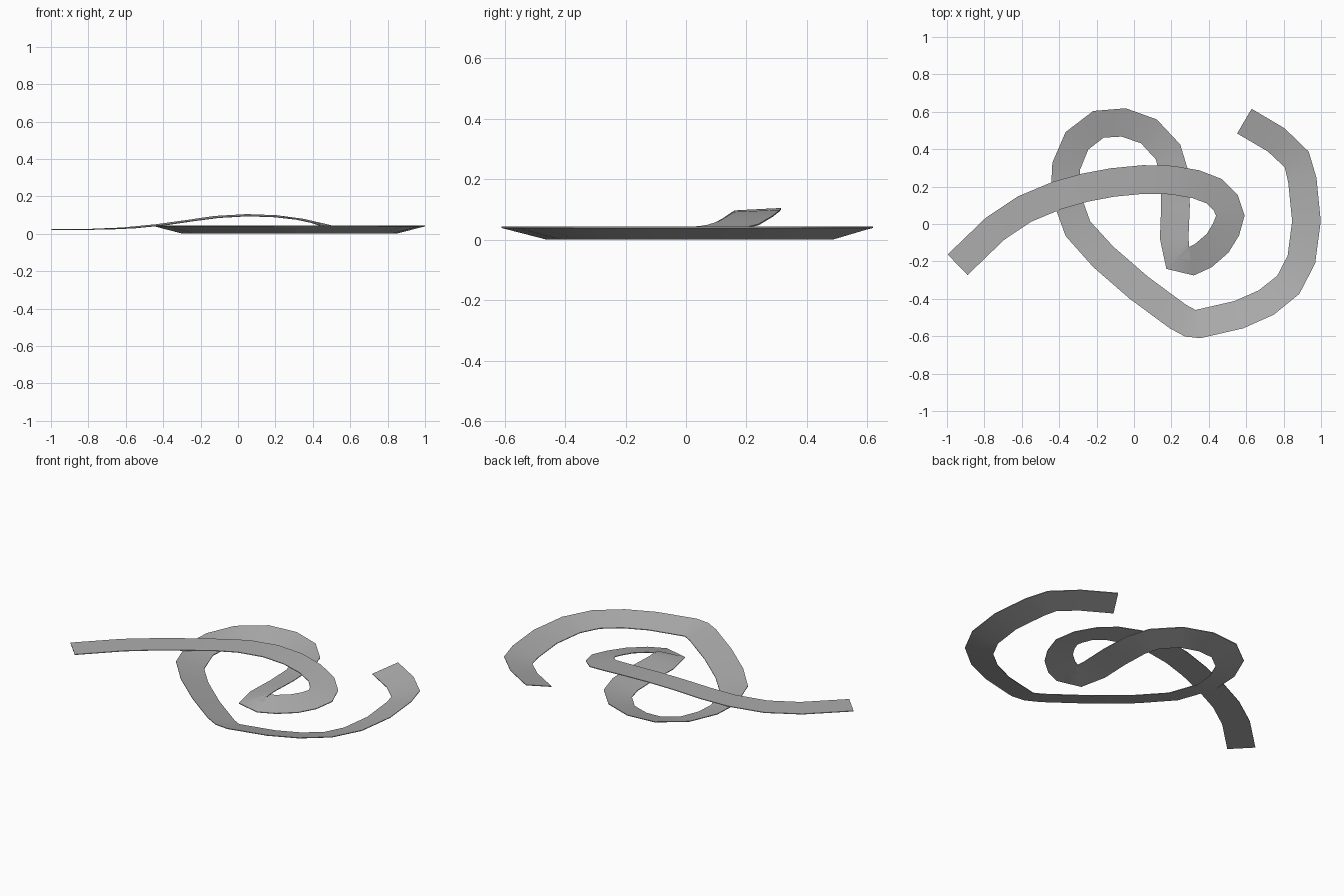
import bpy
import math
from mathutils import Vector

HALF_WIDTH = 0.0765
THICKNESS = 0.004
LOW, HIGH = 0.002, 0.041

default_cube = bpy.data.objects.get("Cube")
if default_cube:
    bpy.data.objects.remove(default_cube, do_unlink=True)


def make_material(name, colour):
    material = bpy.data.materials.new(name)
    material.use_nodes = True
    material.diffuse_color = colour
    shader = next(n for n in material.node_tree.nodes if n.type == "BSDF_PRINCIPLED")
    shader.inputs["Base Color"].default_value = colour
    return material


def ribbon_sections(path, heights):
    """Four corners per path point: left top, right top, right bottom, left bottom."""
    corners = []
    drop = Vector((0, 0, THICKNESS))
    for index, point in enumerate(path):
        before = path[max(index - 1, 0)]
        after = path[min(index + 1, len(path) - 1)]
        direction = (after - before).normalized()
        sideways = Vector((-direction.y, direction.x)) * HALF_WIDTH
        left_height, right_height = heights[index]
        left = (point + sideways).to_3d()
        right = (point - sideways).to_3d()
        left.z = left_height + THICKNESS / 2
        right.z = right_height + THICKNESS / 2
        corners += [left, right, right - drop, left - drop]
    return corners


def build_ribbon(name, path, heights, material):
    corners = ribbon_sections(path, heights)
    faces = []
    # Skin neighbouring cross-sections
    for start in range(0, len(corners) - 4, 4):
        for side in range(4):
            following = (side + 1) % 4
            faces.append((start + side, start + following,
                          start + following + 4, start + side + 4))
    # Close both ends
    last = len(corners) - 4
    faces.append((3, 2, 1, 0))
    faces.append((last, last + 1, last + 2, last + 3))
    mesh = bpy.data.meshes.new(name)
    mesh.from_pydata(corners, [], faces)
    mesh.update()
    mesh.materials.append(material)
    ribbon = bpy.data.objects.new(name, mesh)
    bpy.context.collection.objects.link(ribbon)
    return ribbon


# Centre line of the tilted loop, clockwise, up to the tight fold
loop_path = [
    (.59, .55), (.76, .45), (.87, .345), (.90, .235), (.922, .015),
    (.895, -.19), (.825, -.325), (.707, -.42), (.56, -.485), (.342, -.535),
    (.30, -.53), (.235, -.495), (.025, -.34), (-.165, -.175), (-.30, -.025),
    (-.37, .17), (-.362, .31), (-.305, .445), (-.19, .533), (-.055, .543),
    (.08, .495), (.182, .385), (.215, .27), (.222, .1), (.215, -.075),
    (.235, -.195), (.305, -.20), (.372, -.168), (.447, -.103),
]

# Centre line of the tail that climbs over the loop
tail_path = [
    (.492, -.03), (.515, .045), (.49, .115), (.43, .175), (.33, .213),
    (.20, .235), (.05, .238), (-.115, .222), (-.26, .195), (-.41, .153),
    (-.585, .08), (-.745, -.027), (-.943, -.218),
]

# Left and right edge heights along the tail
tail_heights = [
    (.041, .005), (.043, .015), (.048, .03), (.06, .05), (.077, .078),
    (.09, .097), (.095, .103), (.086, .093), (.068, .071), (.047, .049),
    (.031, .031), (.024, .024), (.022, .022),
]

grey = make_material("mid grey", (0.42, 0.42, 0.42, 1))
centre_line = [Vector(point) for point in loop_path + tail_path]
edge_heights = [(HIGH, LOW)] * len(loop_path) + tail_heights
ribbon = build_ribbon("ribbon", centre_line, edge_heights, grey)

# Soft shading along the strip, sharp rims
bpy.ops.object.select_all(action="DESELECT")
ribbon.select_set(True)
bpy.context.view_layer.objects.active = ribbon
bpy.ops.object.shade_smooth_by_angle(angle=math.radians(35))
